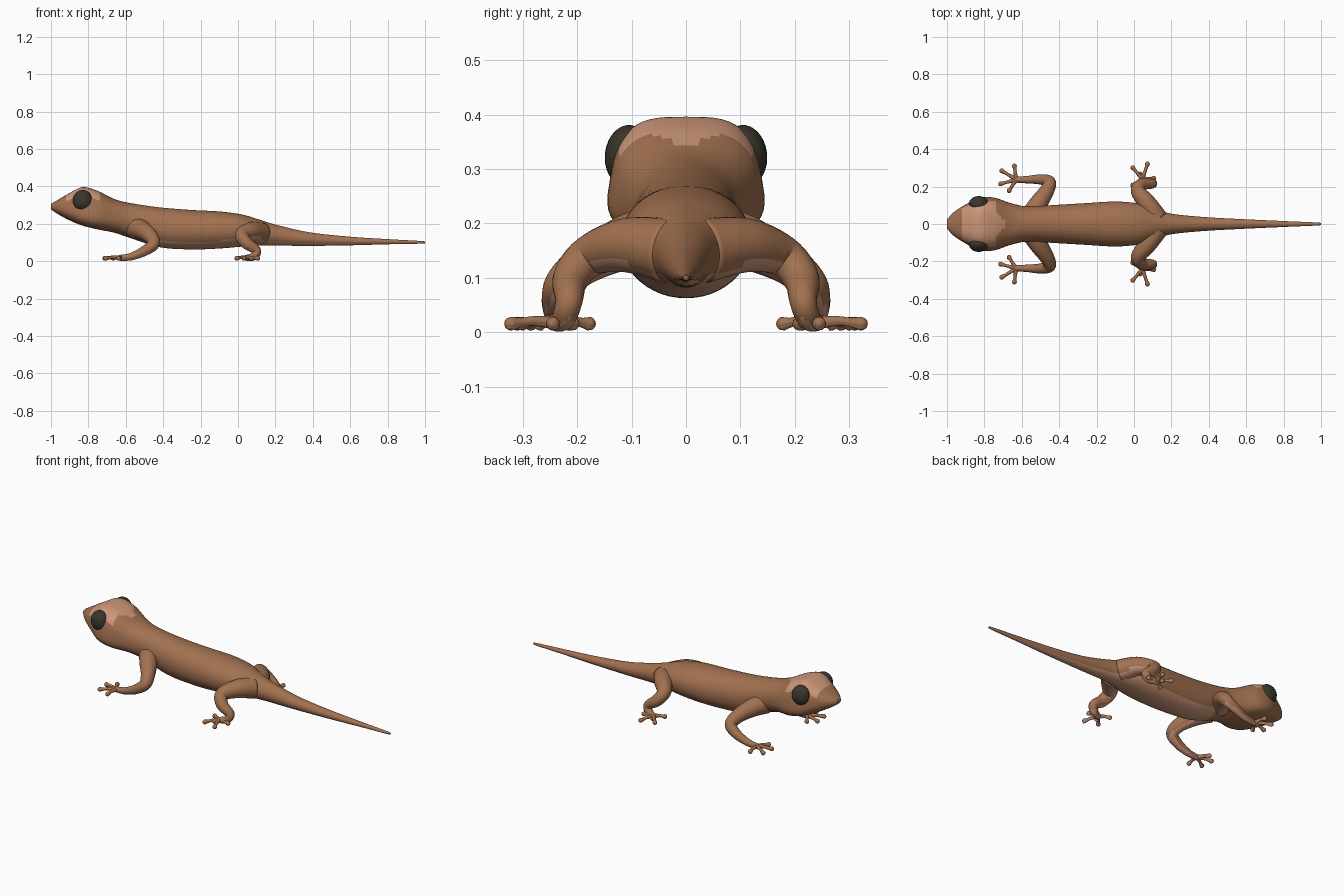
import bpy, bmesh, math
from mathutils import Vector

if "Cube" in bpy.data.objects:
    bpy.data.objects.remove(bpy.data.objects["Cube"])


def material(name, rgb):
    m = bpy.data.materials.new(name)
    m.diffuse_color = (*rgb, 1)
    m.use_nodes = True
    m.node_tree.nodes["Principled BSDF"].inputs["Base Color"].default_value = m.diffuse_color
    return m


BROWN = material("brown skin", (0.36, 0.165, 0.08))
PALE = material("pale skin", (0.61, 0.31, 0.19))
DARK = material("dark eye", (0.04, 0.037, 0.025))


def spline(rows, steps):
    """Catmull-Rom through rows of numbers."""
    out = []
    for i in range(len(rows) - 1):
        p0, p1 = rows[max(i - 1, 0)], rows[i]
        p2, p3 = rows[i + 1], rows[min(i + 2, len(rows) - 1)]
        for s in range(steps):
            t = s / steps
            out.append([0.5 * (2 * b + (c - a) * t + (2 * a - 5 * b + 4 * c - d) * t * t
                               + (3 * b - a - 3 * c + d) * t ** 3)
                        for a, b, c, d in zip(p0, p1, p2, p3)])
    out.append(list(rows[-1]))
    return out


def skin(name, rings, rule):
    """Join rings of points, cap the ends, and paint faces by a rule."""
    bm = bmesh.new()
    vs = [[bm.verts.new(p) for p in ring] for ring in rings]
    n = len(vs[0])
    for a, b in zip(vs, vs[1:]):
        for k in range(n):
            bm.faces.new((a[k], a[(k + 1) % n], b[(k + 1) % n], b[k]))
    for ring in (vs[0], vs[-1]):
        c = bm.verts.new(sum((v.co for v in ring), Vector()) / n)
        for k in range(n):
            bm.faces.new((ring[k], ring[(k + 1) % n], c))
    bmesh.ops.recalc_face_normals(bm, faces=bm.faces)
    for f in bm.faces:
        f.smooth = True
        f.material_index = int(rule(f.calc_center_median(), f.normal))
    me = bpy.data.meshes.new(name)
    bm.to_mesh(me)
    bm.free()
    me.materials.append(BROWN)
    me.materials.append(PALE)
    ob = bpy.data.objects.new(name, me)
    bpy.context.collection.objects.link(ob)
    return ob


def limb(name, rows, sides, rule, steps=6):
    """Round tube along rows of (x, y, z, radius) with rounded ends."""
    pts = spline(rows, steps)
    ps = [Vector(p[:3]) for p in pts]
    tan = [(ps[min(i + 1, len(ps) - 1)] - ps[max(i - 1, 0)]).normalized() for i in range(len(ps))]
    u = tan[0].orthogonal().normalized()
    rings = []

    def ring(c, t, r):
        w = t.cross(u)
        rings.append([c + r * (math.cos(a) * u + math.sin(a) * w)
                      for a in (2 * math.pi * k / sides for k in range(sides))])

    for i, (c, t) in enumerate(zip(ps, tan)):
        if i:
            u = (tan[i - 1].rotation_difference(t) @ u).normalized()
        ring(c, t, pts[i][3])
    r = pts[-1][3]
    for a in (0.5, 1.0, 1.4):
        ring(ps[-1] + tan[-1] * r * math.sin(a), tan[-1], r * math.cos(a))
    return skin(name, rings, rule)


# Body from snout to tail tip: x, half width, top, bottom, squareness, upper taper
BODY = [
    (-1.0, 0.025, 0.307, 0.277, 2.2, 0.0),
    (-0.96, 0.066, 0.330, 0.250, 2.4, 0.0),
    (-0.90, 0.103, 0.365, 0.218, 2.8, 0.08),
    (-0.83, 0.133, 0.396, 0.190, 3.4, 0.14),
    (-0.75, 0.138, 0.376, 0.170, 3.0, 0.12),
    (-0.66, 0.112, 0.332, 0.152, 2.4, 0.05),
    (-0.57, 0.094, 0.310, 0.122, 2.1, 0.0),
    (-0.42, 0.102, 0.288, 0.075, 2.1, 0.0),
    (-0.25, 0.112, 0.274, 0.063, 2.1, 0.0),
    (-0.10, 0.120, 0.266, 0.068, 2.1, 0.0),
    (0.02, 0.110, 0.250, 0.078, 2.1, 0.0),
    (0.11, 0.082, 0.224, 0.084, 2.0, 0.0),
    (0.20, 0.055, 0.196, 0.084, 2.0, 0.0),
    (0.38, 0.037, 0.155, 0.082, 2.0, 0.0),
    (0.60, 0.025, 0.131, 0.085, 2.0, 0.0),
    (0.82, 0.015, 0.117, 0.091, 2.0, 0.0),
    (0.98, 0.008, 0.108, 0.094, 2.0, 0.0),
    (1.0, 0.003, 0.104, 0.098, 2.0, 0.0),
]


def section(x, w, top, bot, e, taper, n=48):
    pts = []
    for k in range(n):
        a = 2 * math.pi * k / n
        c, s = math.cos(a), math.sin(a)
        y = math.copysign(abs(c) ** (2 / e), c)
        z = math.copysign(abs(s) ** (2 / e), s)
        pts.append((x, y * w * (1 - taper * z), (top + bot) / 2 + z * (top - bot) / 2))
    return pts


def body_paint(c, n):
    belly = c.x > -0.5 and n.z < -0.62
    crown = -0.92 < c.x < -0.74 and n.z > 0.45
    nape = -0.74 <= c.x < -0.69 and abs(c.y) < 0.9 * (-0.67 - c.x) and n.z > 0.4
    return belly or crown or nape


skin("body", [section(*r) for r in spline(BODY, 7)], body_paint)


def limb_paint(c, n):
    return n.z < -0.6


FRONT_LEG = [(-0.55, 0.04, 0.18, 0.060), (-0.51, 0.11, 0.165, 0.050),
             (-0.465, 0.18, 0.13, 0.039), (-0.452, 0.225, 0.092, 0.033),
             (-0.50, 0.238, 0.055, 0.027), (-0.57, 0.237, 0.025, 0.020),
             (-0.63, 0.237, 0.018, 0.016)]
HIND_LEG = [(0.12, 0.03, 0.15, 0.060), (0.07, 0.11, 0.16, 0.050),
            (0.02, 0.178, 0.140, 0.038), (0.045, 0.212, 0.098, 0.033),
            (0.098, 0.215, 0.058, 0.025), (0.085, 0.225, 0.026, 0.022),
            (0.045, 0.24, 0.018, 0.016)]
FRONT_TOES = [(-0.64, 0.318), (-0.715, 0.290), (-0.722, 0.212), (-0.672, 0.172)]
HIND_TOES = [(-0.012, 0.308), (0.075, 0.33), (0.112, 0.245), (-0.012, 0.205), (0.03, 0.27)]

for side, sy in (("left", 1), ("right", -1)):
    # Legs with toes that end in round pads
    for part, path, toes in (("front", FRONT_LEG, FRONT_TOES), ("hind", HIND_LEG, HIND_TOES)):
        limb(f"{part}_leg_{side}", [(x, y * sy, z, r) for x, y, z, r in path], 20, limb_paint)
        fx, fy = path[-1][:2]
        for i, (tx, ty) in enumerate(toes):
            rows = [(fx + (tx - fx) * t, (fy + (ty - fy) * t) * sy, z, r)
                    for t, z, r in ((0, 0.018, 0.013), (0.45, 0.021, 0.009),
                                    (0.7, 0.018, 0.009), (0.9, 0.016, 0.013))]
            limb(f"{part}_toe_{side}_{i + 1}", rows, 10, limb_paint, 3)
    # Bulging eye
    bpy.ops.mesh.primitive_uv_sphere_add(segments=28, ring_count=16, radius=1,
                                         location=(-0.83, 0.108 * sy, 0.325))
    eye = bpy.context.object
    eye.name = f"eye_{side}"
    eye.scale = (0.053, 0.041, 0.056)
    eye.rotation_euler = (0.12 * sy, 0, 0)
    eye.data.materials.append(DARK)
    bpy.ops.object.shade_smooth()
